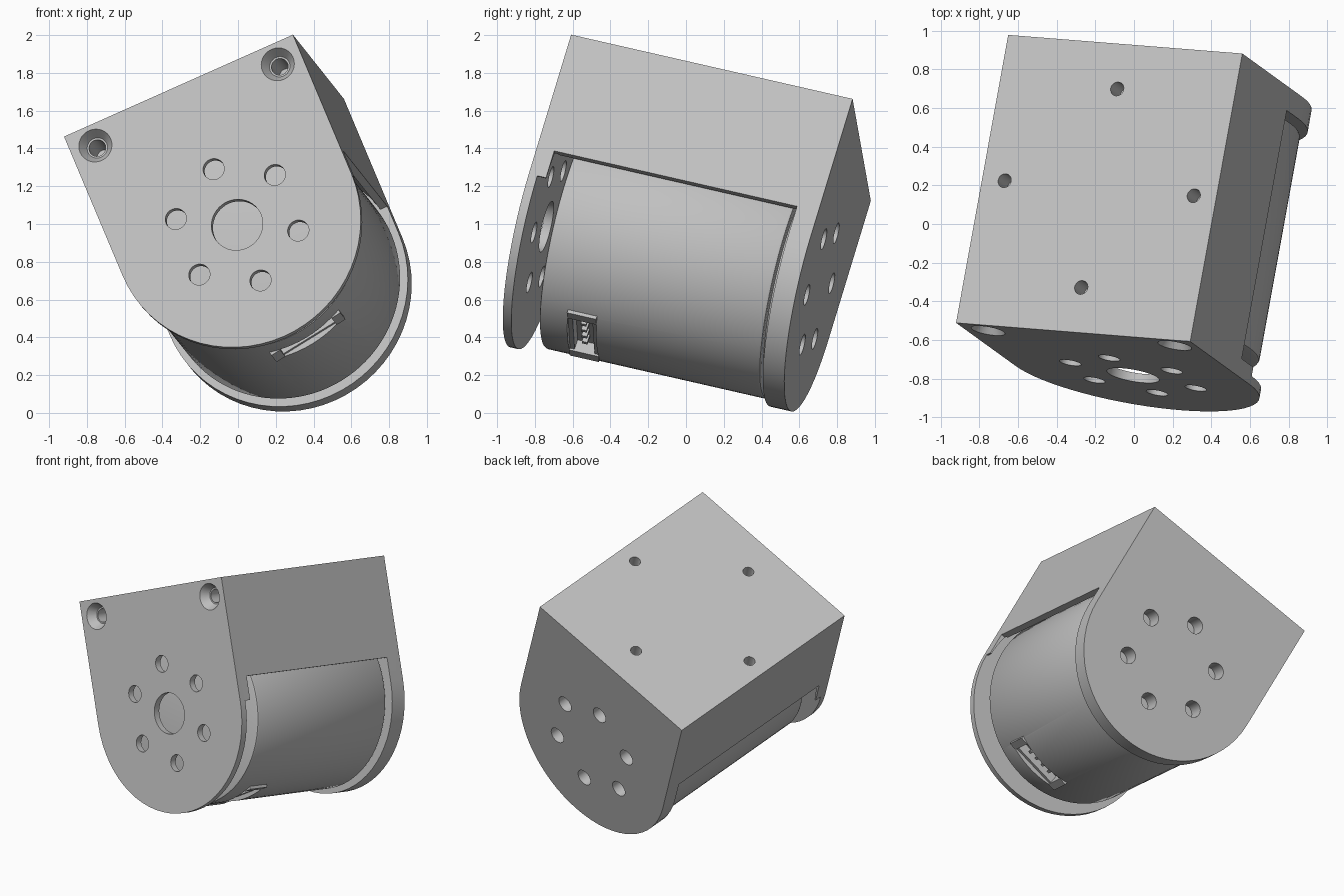
import bpy, bmesh
from math import sin, cos, pi, radians
from mathutils import Matrix, Vector

cube = bpy.data.objects.get("Cube")
if cube:
    bpy.data.objects.remove(cube, do_unlink=True)

# Tilted frame: x across, y along the motor axis, z toward the flat mounting face
v = Vector((0.27, 1.49, -0.34)).normalized()
n = Vector((1.21, -0.10, 0.54)).cross(v).normalized()
u = v.cross(n)
FRAME = Matrix((u, v, n)).transposed().to_4x4()
FRAME.translation = (-0.005, -0.784, 0.996)

HALF, TOP, LENGTH = 0.665, 0.83, 1.552
FRONT_IN, BACK_IN = 0.095, 1.434
MOTOR_R = 0.63

grey = bpy.data.materials.new("light grey")
grey.use_nodes = True
colour = (0.53, 0.53, 0.53, 1)
grey.diffuse_color = colour
grey.node_tree.nodes["Principled BSDF"].inputs["Base Color"].default_value = colour


def make(name, bm):
    bmesh.ops.recalc_face_normals(bm, faces=bm.faces)
    mesh = bpy.data.meshes.new(name)
    bm.to_mesh(mesh)
    bm.free()
    mesh.materials.append(grey)
    obj = bpy.data.objects.new(name, mesh)
    bpy.context.collection.objects.link(obj)
    obj.matrix_world = FRAME
    return obj


def box(name, x, y, z, turn=Matrix()):
    bm = bmesh.new()
    bmesh.ops.create_cube(bm, size=1)
    for p in bm.verts:
        p.co = [lo + (c + 0.5) * (hi - lo) for c, (lo, hi) in zip(p.co, (x, y, z))]
    bm.transform(turn)
    return make(name, bm)


def cylinder(name, r, y0, y1, x=0, z=0, r2=None, segs=32, upright=False):
    # Runs along y, or along z when upright (then y0, y1 are heights and z is y)
    bm = bmesh.new()
    bmesh.ops.create_cone(bm, cap_ends=True, segments=segs, radius1=r,
                          radius2=r if r2 is None else r2, depth=y1 - y0)
    mid = (y0 + y1) / 2
    if upright:
        bm.transform(Matrix.Translation((x, z, mid)))
    else:
        bm.transform(Matrix.Translation((x, mid, z)) @ Matrix.Rotation(-pi / 2, 4, 'X'))
    return make(name, bm)


def cut(obj, *cutters):
    for c in cutters:
        c.hide_render = True
        mod = obj.modifiers.new("cut", 'BOOLEAN')
        mod.operation, mod.solver, mod.object = 'DIFFERENCE', 'EXACT', c
        bpy.context.view_layer.objects.active = obj
        bpy.ops.object.modifier_apply(modifier=mod.name)
        bpy.data.objects.remove(c, do_unlink=True)


def hole_ring(obj, y0, y1):
    for k in range(6):
        a = radians(30 + 60 * k)
        cut(obj, cylinder("hole", 0.057, y0, y1, 0.332 * cos(a), 0.332 * sin(a), segs=24))


# Bracket: U-shaped profile extruded along the motor axis
bm = bmesh.new()
outline = [(HALF * cos(pi + pi * k / 32), HALF * sin(pi + pi * k / 32)) for k in range(33)]
outline += [(HALF, TOP), (-HALF, TOP)]
face = bm.faces.new([bm.verts.new((x, 0, z)) for x, z in outline])
ext = bmesh.ops.extrude_face_region(bm, geom=[face])
bmesh.ops.translate(bm, vec=(0, LENGTH, 0),
                    verts=[g for g in ext["geom"] if isinstance(g, bmesh.types.BMVert)])
bracket = make("bracket", bm)

# Open the lower half, bore the block and thin the front plate
cut(bracket,
    box("opening", (-1, 1), (FRONT_IN, BACK_IN), (-1, 0.16)),
    cylinder("bore", 0.645, FRONT_IN - 0.01, BACK_IN, segs=64),
    box("recess_low", (-1, 1), (0.047, FRONT_IN + 0.01), (-1, 0)),
    cylinder("recess", 0.655, 0.047, FRONT_IN + 0.02, segs=64),
    cylinder("centre_hole", 0.138, -0.1, 0.15, segs=48))
hole_ring(bracket, -0.1, 0.15)
hole_ring(bracket, BACK_IN - 0.02, LENGTH + 0.1)

# Countersunk screw holes in the front corners
for s in (-1, 1):
    cut(bracket,
        cylinder("sink", 0.092, -0.005, 0.06, s * 0.53, TOP - 0.115, r2=0.055),
        cylinder("screw_hole", 0.045, 0.03, 0.3, s * 0.53, TOP - 0.115, segs=24))

# Four mounting holes in the flat face, in a diamond
for x, y in ((0, -1), (0, 1), (-1, 0), (1, 0)):
    cut(bracket, cylinder("mount_hole", 0.037, TOP - 0.13, TOP + 0.1, x * 0.537,
                          0.776 + y * 0.535, segs=24, upright=True))

# Motor can with softened front rim and a narrow rear hub
motor = cylinder("motor_can", MOTOR_R, 0.19, 1.41, segs=96)
bev = motor.modifiers.new("rim", 'BEVEL')
bev.width, bev.segments, bev.angle_limit = 0.015, 2, radians(50)
bpy.context.view_layer.objects.active = motor
bpy.ops.object.modifier_apply(modifier="rim")
hub = cylinder("rear_hub", 0.57, 1.40, BACK_IN + 0.002, segs=64)

# Connector set in a pocket on the underside of the can
turn = Matrix.Rotation(radians(-8), 4, 'Y')
cut(motor, box("pocket", (-0.2, 0.2), (0.345, 0.505), (-0.8, -0.54), turn))
parts = [box("connector_rail", (-0.2, 0.2), (y, y + 0.025), (-0.6, -0.53), turn)
         for y in (0.345, 0.48)]
for s in (-1, 1):
    parts.append(box("connector_end", sorted((s * 0.16, s * 0.215)), (0.345, 0.505),
                     (-0.612, -0.53), turn))
for k in range(4):
    x = -0.09 + 0.06 * k
    parts.append(box("connector_pin", (x - 0.01, x + 0.01), (0.41, 0.44), (-0.59, -0.53), turn))

# Smooth the round surfaces, keeping edges sharp
bpy.ops.object.select_all(action='DESELECT')
for obj in (bracket, motor, hub):
    obj.select_set(True)
bpy.context.view_layer.objects.active = motor
bpy.ops.object.shade_smooth_by_angle(angle=radians(25))
